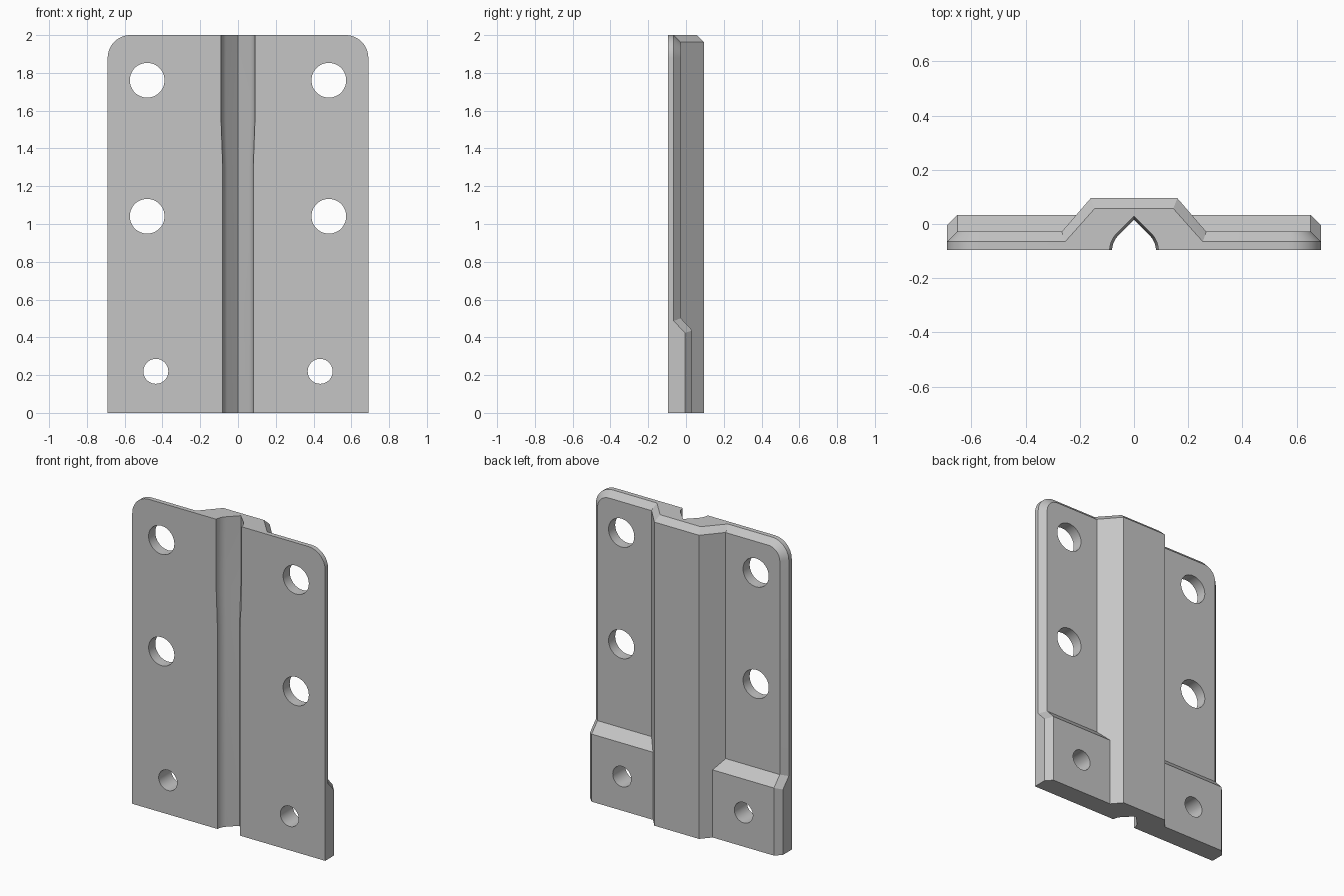
import bpy, bmesh, math
from mathutils import Vector

cube = bpy.data.objects.get("Cube")
if cube:
    bpy.data.objects.remove(cube, do_unlink=True)

grey = bpy.data.materials.new("plain_grey")
grey.use_nodes = True
grey.diffuse_color = (0.56, 0.56, 0.56, 1)
grey.node_tree.nodes["Principled BSDF"].inputs["Base Color"].default_value = (0.56, 0.56, 0.56, 1)

FRONT, HALF, HEIGHT = -0.095, 0.69, 2.0
CHAMFER, PLATE_EDGE, PLATE_BACK = 0.038, -0.065, -0.027


def finish(name, bm):
    bmesh.ops.recalc_face_normals(bm, faces=bm.faces)
    mesh = bpy.data.meshes.new(name)
    bm.to_mesh(mesh)
    bm.free()
    mesh.materials.append(grey)
    ob = bpy.data.objects.new(name, mesh)
    bpy.context.collection.objects.link(ob)
    return ob


def loft(name, rings):
    """Skin a stack of equal-length rings and cap both ends."""
    bm = bmesh.new()
    loops = [[bm.verts.new(p) for p in ring] for ring in rings]
    n = len(loops[0])
    for a, b in zip(loops, loops[1:]):
        for i in range(n):
            j = (i + 1) % n
            bm.faces.new((a[i], a[j], b[j], b[i]))
    bm.faces.new(loops[0])
    bm.faces.new(loops[-1])
    return finish(name, bm)


def mirrored_hull(name, points):
    bm = bmesh.new()
    for x, y, z in points:
        for s in (-1, 1):
            bm.verts.new((s * x, y, z))
    bmesh.ops.convex_hull(bm, input=bm.verts)
    bmesh.ops.dissolve_limit(bm, angle_limit=0.01, verts=bm.verts, edges=bm.edges)
    return finish(name, bm)


def combine(target, other, operation):
    mod = target.modifiers.new(other.name, 'BOOLEAN')
    mod.operation, mod.object, mod.solver = operation, other, 'EXACT'
    bpy.context.view_layer.objects.active = target
    bpy.ops.object.modifier_apply(modifier=mod.name)
    bpy.data.objects.remove(other, do_unlink=True)


# Plate: rounded upper corners, chamfered rear edge, square lower edge
def outline(y, inset):
    radius = 0.12
    pts = [(HALF - inset, y, 0)]
    for side in (1, -1):
        for i in range(13):
            a = math.pi / 2 * i / 12
            if side < 0:
                a = math.pi / 2 - a
            r = radius - inset
            pts.append((side * (HALF - radius + r * math.cos(a)), y,
                        HEIGHT - radius + r * math.sin(a)))
    return pts + [(inset - HALF, y, 0)]


plate = loft("hinge_plate", [outline(FRONT, 0), outline(PLATE_EDGE, 0),
                             outline(PLATE_BACK, CHAMFER)])

# Thick lower pads, with sloping top and chamfered sides
inner = HALF - CHAMFER
pads = mirrored_hull("lower_pads", [
    (HALF, -0.08, 0), (HALF, -0.005, 0), (inner, 0.033, 0),
    (HALF, -0.005, 0.423), (inner, 0.033, 0.437),
    (HALF, PLATE_EDGE, 0.487), (inner, PLATE_BACK, 0.501), (HALF, -0.08, 0.487)])
combine(plate, pads, 'UNION')

# Raised centre ridge with sloping sides and chamfered top
ridge = mirrored_hull("centre_ridge", [
    (0.16, 0.095, 0), (0.16, 0.095, 1.963), (0.145, 0.057, HEIGHT),
    (0.311, -0.08, 0), (0.311, -0.08, 1.963), (0.267, -0.08, HEIGHT)])
combine(plate, ridge, 'UNION')


# Pointed-arch groove down the front, widening near the top
def groove_ring(z, r):
    cy = -0.099
    pts = [(r, cy - 0.1, z)]
    pts += [(r * math.cos(a), cy + r * math.sin(a), z)
            for a in (math.pi / 4 * i / 8 for i in range(9))]
    pts.append((0, cy + r * math.sqrt(2), z))
    return pts + [(-x, y, z) for x, y, z in reversed(pts[:-1])]


groove = loft("groove_cutter", [groove_ring(-0.1, 0.081), groove_ring(1.3, 0.081),
                                groove_ring(1.55, 0.09), groove_ring(2.1, 0.09)])
combine(plate, groove, 'DIFFERENCE')

# Screw holes: two large pairs above, one small pair in the pads
for hx, hz, r in ((0.481, 1.761, 0.092), (0.481, 1.041, 0.092), (0.435, 0.22, 0.066)):
    for s in (-1, 1):
        rings = [[(s * hx + r * math.cos(math.tau * i / 48), y,
                   hz + r * math.sin(math.tau * i / 48)) for i in range(48)]
                 for y in (-0.3, 0.3)]
        combine(plate, loft("hole_cutter", rings), 'DIFFERENCE')

bpy.ops.object.select_all(action='DESELECT')
plate.select_set(True)
bpy.context.view_layer.objects.active = plate
bpy.ops.object.shade_smooth_by_angle(angle=math.radians(25))
